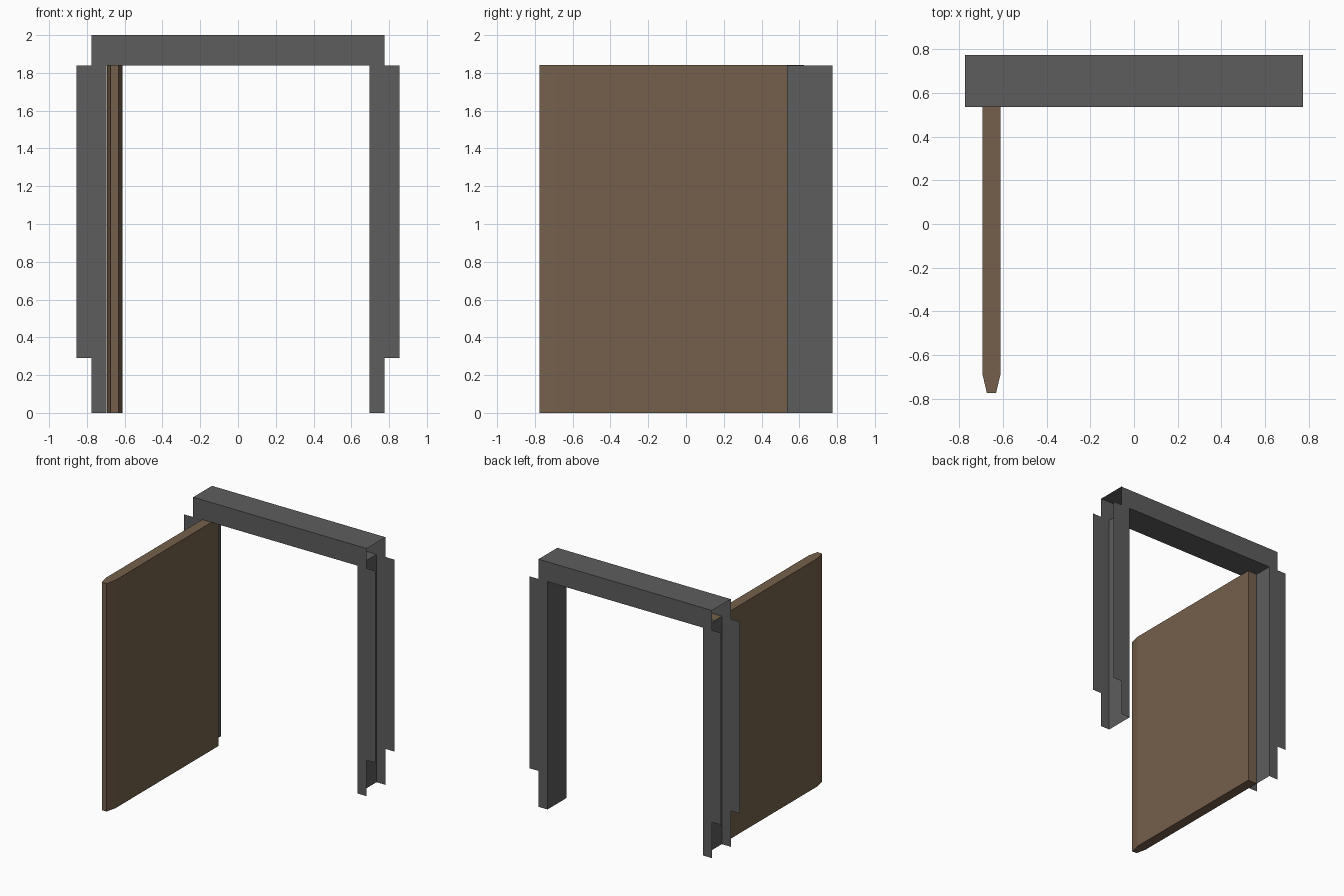
import bpy
import bmesh

cube = bpy.data.objects.get("Cube")
if cube:
    bpy.data.objects.remove(cube, do_unlink=True)


def material(name, colour):
    mat = bpy.data.materials.new(name)
    mat.use_nodes = True
    mat.diffuse_color = (*colour, 1)
    mat.node_tree.nodes["Principled BSDF"].inputs["Base Color"].default_value = (*colour, 1)
    return mat


grey = material("dark_grey_metal", (0.11, 0.11, 0.11))
brown = material("brown_wood", (0.177, 0.117, 0.07))


def sheet(name, points, mat, depth=None):
    """One flat polygon, optionally extruded by a vector into a solid."""
    bm = bmesh.new()
    face = bm.faces.new([bm.verts.new(p) for p in points])
    if depth:
        result = bmesh.ops.extrude_face_region(bm, geom=[face], use_keep_orig=True)
        moved = [v for v in result["geom"] if isinstance(v, bmesh.types.BMVert)]
        bmesh.ops.translate(bm, verts=moved, vec=depth)
        bmesh.ops.recalc_face_normals(bm, faces=bm.faces)
    mesh = bpy.data.meshes.new(name)
    bm.to_mesh(mesh)
    bm.free()
    mesh.materials.append(mat)
    obj = bpy.data.objects.new(name, mesh)
    bpy.context.collection.objects.link(obj)
    return obj


INNER, OUTER, FLANGE = 0.695, 0.775, 0.855   # half widths of the frame
FRONT, BACK = 0.535, 0.775                   # depth range of the frame
HEAD, TOP, FLANGE_LOW = 1.84, 2.0, 0.29      # heights

# Front and back face plates: a U shape with side flanges
half = [(INNER, HEAD), (INNER, 0), (OUTER, 0), (OUTER, FLANGE_LOW),
        (FLANGE, FLANGE_LOW), (FLANGE, HEAD), (OUTER, HEAD), (OUTER, TOP)]
outline = half + [(-x, z) for x, z in reversed(half)]
sheet("frame_back_plate", [(x, BACK, z) for x, z in outline], grey)
sheet("frame_front_plate", [(x, FRONT, z) for x, z in reversed(outline)], grey)

# Header top and underside, open at both ends
for name, w, z in (("header_top", OUTER, TOP), ("header_underside", INNER, HEAD)):
    sheet(name, [(-w, FRONT, z), (w, FRONT, z), (w, BACK, z), (-w, BACK, z)], grey)

# Inner jambs
for name, x in (("left_jamb", INNER), ("right_jamb", -INNER)):
    sheet(name, [(x, FRONT, 0), (x, BACK, 0), (x, BACK, HEAD), (x, FRONT, HEAD)], grey)

# Open door: tapered free edge, square hinge edge set inside the frame
middle, wide, narrow = -0.653, 0.041, 0.021
edge = [(narrow, -0.775), (wide, -0.69), (wide, 0.625)]
plan = [(middle + x, y) for x, y in edge] + [(middle - x, y) for x, y in reversed(edge)]
sheet("door", [(x, y, 0) for x, y in plan], brown, depth=(0, 0, HEAD + 0.001))
